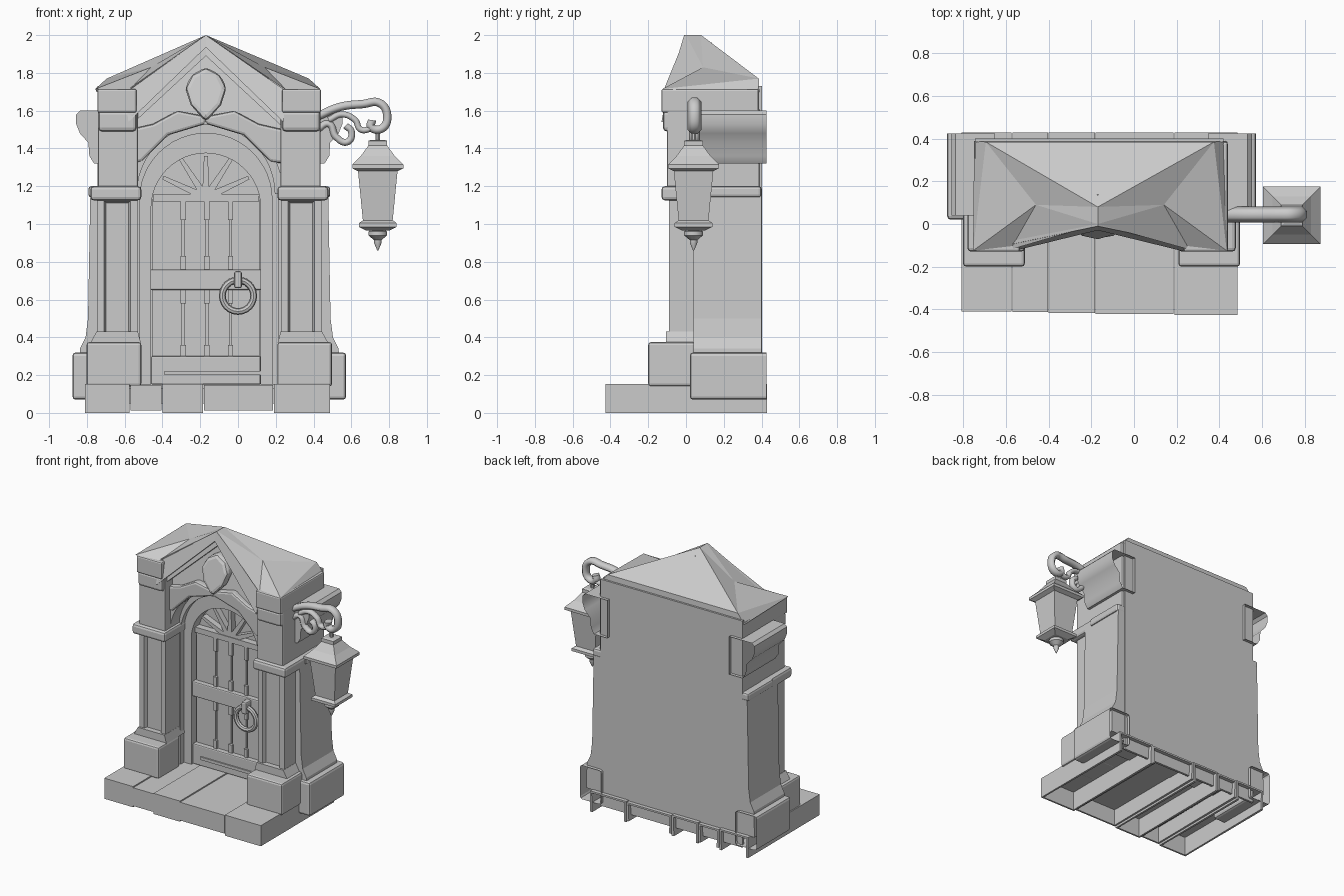
import bpy, bmesh, math
from mathutils import Vector, Matrix

CX = -0.17    # centre line of door, gable and roof
SIDE = -0.152  # centre line of the mirrored pillars and side walls

old = bpy.data.objects.get("Cube")
if old:
    bpy.data.objects.remove(old, do_unlink=True)

stone = bpy.data.materials.new("plain_grey")
stone.use_nodes = True
GREY = (0.6, 0.6, 0.6, 1)
stone.diffuse_color = GREY
stone.node_tree.nodes["Principled BSDF"].inputs["Base Color"].default_value = GREY


def place(name, data, mirror=False, bevel=0.0, mid=CX):
    ob = bpy.data.objects.new(name, data)
    bpy.context.collection.objects.link(ob)
    ob.location.x = mid
    data.materials.append(stone)
    if bevel:
        mod = ob.modifiers.new("soft_edges", 'BEVEL')
        mod.width, mod.segments = bevel, 2
    if mirror:
        ob.modifiers.new("both_sides", 'MIRROR').use_mirror_merge = False
    return ob


def finish(name, bm, smooth=False, **kw):
    bmesh.ops.recalc_face_normals(bm, faces=bm.faces[:])
    me = bpy.data.meshes.new(name)
    bm.to_mesh(me)
    bm.free()
    ob = place(name, me, **kw)
    if smooth:
        bpy.ops.object.select_all(action='DESELECT')
        ob.select_set(True)
        bpy.context.view_layer.objects.active = ob
        bpy.ops.object.shade_smooth_by_angle(angle=math.radians(40))
    return ob


def prism(name, pts, y0, y1, lean=0.0, open_back=False, **kw):
    """Extrude an x-z outline along y; lean tilts the gable backwards."""
    bm = bmesh.new()
    rings = [[bm.verts.new((x, y + lean * max(0, z - 1.6), z)) for x, z in pts] for y in (y0, y1)]
    bm.faces.new(rings[0])
    if not open_back:
        bm.faces.new(rings[1][::-1])
    n = len(pts)
    for i in range(n):
        j = (i + 1) % n
        bm.faces.new((rings[0][i], rings[1][i], rings[1][j], rings[0][j]))
    return finish(name, bm, **kw)


def box(name, x0, x1, y0, y1, z0, z1, **kw):
    return prism(name, [(x0, z0), (x1, z0), (x1, z1), (x0, z1)], y0, y1, **kw)


def bar(name, a, b, w, y0, y1):
    a, b = Vector(a), Vector(b)
    d = (b - a).normalized()
    s = Vector((-d.y, d.x)) * w / 2
    return prism(name, [a - s, b - s * 0.5, b + s * 0.5, a + s], y0, y1)


def arc(r, zc, n=24):
    return [(r * math.cos(math.pi * i / n), zc + r * math.sin(math.pi * i / n)) for i in range(n + 1)]


def lathe(name, profile, n, x, y, inset=False, smooth=False):
    bm = bmesh.new()
    k = 1 / math.cos(math.pi / n)
    rings = [[bm.verts.new((x + r * k * math.cos(2 * math.pi * (i + .5) / n),
                            y + r * k * math.sin(2 * math.pi * (i + .5) / n), z))
              for i in range(n)] for r, z in profile]
    sides = [bm.faces.new((a[i], a[(i + 1) % n], b[(i + 1) % n], b[i]))
             for a, b in zip(rings, rings[1:]) for i in range(n)]
    bm.faces.new(rings[0][::-1])
    bm.faces.new(rings[-1])
    if inset:
        bmesh.ops.inset_individual(bm, faces=sides, thickness=0.022, depth=-0.012)
    return finish(name, bm, smooth=smooth)


def scroll(name, pts, depth, thick):
    cu = bpy.data.curves.new(name, 'CURVE')
    cu.dimensions, cu.extrude, cu.bevel_depth = '2D', depth, thick
    cu.bevel_resolution, cu.use_fill_caps = 0, True
    sp = cu.splines.new('BEZIER')
    sp.bezier_points.add(len(pts) - 1)
    for p, (x, z) in zip(sp.bezier_points, pts):
        p.co = (x - CX, z, 0)
        p.handle_left_type = p.handle_right_type = 'AUTO'
    ob = place(name, cu)
    ob.rotation_euler.x = math.pi / 2
    ob.location.y = 0.045
    return ob


# Doorstep: hollow paving stones, open underneath and at the back
edges = [-0.64, -0.40, -0.23, -0.01, 0.36, 0.66]
for i, (a, b) in enumerate(zip(edges, edges[1:])):
    ob = box(f"step_stone_{i + 1}", a, b - 0.004, -0.41 - 0.004 * i, 0.43, 0.012 * (i % 2), 0.153 - 0.006 * (i % 2),
             open_back=True)
    bm = bmesh.new()
    bm.from_mesh(ob.data)
    bm.normal_update()
    bmesh.ops.delete(bm, geom=[f for f in bm.faces if f.normal.z < -0.9], context='FACES')
    bm.to_mesh(ob.data)
    bm.free()
    mod = ob.modifiers.new("wall", 'SOLIDIFY')
    mod.thickness, mod.offset = 0.018, -1

# Wall core and flat back
box("wall_core", -0.575, 0.59, 0.19, 0.39, 0.13, 1.71)
box("back_plate", -0.575, 0.59, 0.385, 0.402, 0.05, 1.73)

# Pillars with sunk front panels, bases and capitals
pair = dict(mirror=True, mid=SIDE)
box("pillar_base", 0.36, 0.65, -0.2, 0.05, 0.14, 0.375, bevel=0.015, **pair)
prism("pillar_foot", [(0.362, 0.37), (0.63, 0.37), (0.597, 0.43), (0.378, 0.43)], -0.105, 0.15, **pair)
bm = bmesh.new()
bmesh.ops.create_cube(bm, size=1, matrix=Matrix.Translation((0.487, 0.06, 0.77)) @ Matrix.Diagonal((0.216, 0.30, 0.78, 1)))
bm.normal_update()
front = [f for f in bm.faces if f.normal.y < -0.9]
bmesh.ops.inset_region(bm, faces=front, thickness=0.055, depth=0)
bmesh.ops.inset_region(bm, faces=front, thickness=0.015, depth=-0.025)
finish("pillar_shaft", bm, **pair)
box("capital", 0.36, 0.63, -0.13, 0.17, 1.125, 1.2, bevel=0.018, **pair)
box("capital_side", 0.5, 0.64, 0.1, 0.4, 1.14, 1.2, bevel=0.015, **pair)
box("upper_pillar", 0.378, 0.59, -0.1, 0.39, 1.19, 1.61, bevel=0.01, **pair)
box("corner_block", 0.385, 0.592, -0.13, 0.385, 1.59, 1.715, bevel=0.01, **pair)
box("corner_corbel", 0.385, 0.588, -0.122, 0.1, 1.49, 1.6, bevel=0.02, **pair)

# Side walls with flared foot, footing blocks and scrolled side mouldings
prism("side_wall", [(0.4, 0.15), (0.69, 0.15), (0.685, 0.34), (0.655, 0.4), (0.642, 0.5), (0.63, 1.15), (0.4, 1.15)],
      0.04, 0.4, **pair)
box("footing_block", 0.55, 0.725, 0.02, 0.425, 0.07, 0.32, bevel=0.018, open_back=True, **pair)
prism("side_moulding", [(0.5, 1.32), (0.61, 1.32), (0.635, 1.36), (0.64, 1.43), (0.685, 1.48), (0.705, 1.53),
                        (0.705, 1.58), (0.685, 1.6), (0.5, 1.6)], 0.04, 0.425, smooth=True, open_back=True, **pair)

# Gable front with arched opening, coping, hood and shield
prism("gable_wall", [(-0.42, 1.16), (-0.42, 1.55), (0, 1.96), (0.42, 1.55), (0.42, 1.16)] + arc(0.37, 1.16),
      -0.01, 0.03, lean=0.3)
prism("gable_coping", [(0, 2.0), (0.43, 1.7), (0.41, 1.54), (0, 1.935)], -0.13, -0.04, lean=0.3, mirror=True)
prism("inner_coping", [(0, 1.94), (0.41, 1.55), (0.41, 1.51), (0, 1.89)], -0.085, 0.0, lean=0.3, mirror=True)
prism("arch_hood", arc(0.41, 1.16) + arc(0.365, 1.16)[::-1], -0.035, 0.19, smooth=True)
prism("hood_wings", [(0.0, 1.57), (0.0, 1.53), (0.2, 1.47), (0.34, 1.33), (0.41, 1.32), (0.41, 1.5), (0.28, 1.53), (0.15, 1.6)],
      -0.045, 0.05, mirror=True, bevel=0.015)
prism("shield", [(0, 1.83), (0.075, 1.79), (0.11, 1.72), (0.08, 1.63), (0, 1.54), (-0.08, 1.63), (-0.11, 1.72), (-0.075, 1.79)],
      -0.075, 0.01, lean=0.3, bevel=0.025)

# Hipped roof, open at the front behind the gable
bm = bmesh.new()
Q, P = bm.verts.new((0, 0.0, 2.0)), bm.verts.new((0, 0.08, 2.0))
hips, lows = [], []
for s in (1, -1):
    A, B, C, D, E = [bm.verts.new((s * x + 0.01, y, z)) for x, y, z in
                     ((0.42, -0.12, 1.705), (0.595, -0.125, 1.715), (0.535, 0.385, 1.77), (0.3, 0.09, 1.83), (0.59, 0.39, 1.7))]
    for tri in ((Q, A, D), (A, B, D), (B, C, D), (C, P, D), (P, Q, D), (B, E, C)):
        bm.faces.new(tri)
    hips.append(C)
    lows.append(E)
bm.faces.new((hips[0], hips[1], P))
bm.faces.new((lows[0], lows[1], hips[1], hips[0]))
finish("roof", bm)

# Door frame
prism("door_frame", [(0.355, 0.15)] + arc(0.355, 1.13) + [(-0.355, 0.15), (-0.29, 0.15)]
      + arc(0.29, 1.085)[::-1] + [(0.29, 0.15)], 0.11, 0.2, smooth=True)
prism("outer_frame", [(0.385, 0.15)] + arc(0.385, 1.16) + [(-0.385, 0.15), (-0.35, 0.15)]
      + arc(0.35, 1.13)[::-1] + [(0.35, 0.15)], 0.07, 0.2, smooth=True)

# Door planks, rails and iron spikes
gaps = [-0.29, -0.12, 0.005, 0.13, 0.29]
for i, (a, b) in enumerate(zip(gaps, gaps[1:])):
    box(f"door_plank_{i + 1}", a + 0.006, b - 0.006, 0.16, 0.2, 0.2, 1.13)
    if i:
        for z0, z1 in ((0.27, 0.36), (0.58, 0.66), (0.75, 0.83), (1.02, 1.12)):
            box("plank_spike", a - 0.014, a + 0.014, 0.145, 0.2, z0, z1)
box("middle_rail", -0.3, 0.3, 0.125, 0.2, 0.65, 0.76, bevel=0.008)
box("bottom_rail", -0.29, 0.29, 0.125, 0.2, 0.15, 0.3, bevel=0.008)
box("sill", -0.22, 0.29, 0.115, 0.16, 0.2, 0.222)

# Fan light with radiating bars
box("fan_transom", -0.28, 0.28, 0.14, 0.2, 1.12, 1.16)
for deg in (25, 57, 90, 123, 155):
    t = math.radians(deg)
    r = 0.25 if deg != 90 else 0.22
    bar("fan_bar", (0, 1.14), (r * math.cos(t), 1.14 + r * math.sin(t)), 0.04, 0.145, 0.2)

# Ring knocker
bm = bmesh.new()
N, M = 24, 8
grid = [[bm.verts.new(((0.083 + 0.018 * math.cos(v)) * math.cos(u), 0.095 + 0.018 * math.sin(v),
                       (0.083 + 0.018 * math.cos(v)) * math.sin(u)))
         for v in (2 * math.pi * j / M for j in range(M))] for u in (2 * math.pi * i / N for i in range(N))]
for i in range(N):
    for j in range(M):
        bm.faces.new((grid[i][j], grid[(i + 1) % N][j], grid[(i + 1) % N][(j + 1) % M], grid[i][(j + 1) % M]))
ring = finish("knocker_ring", bm, smooth=True, mid=0)
ring.location.z = 0.62
box("knocker_mount", 0.15, 0.19, 0.065, 0.14, 0.66, 0.75, bevel=0.01)

# Wall bracket scrolls
scroll("bracket_scroll", [(0.42, 1.57), (0.54, 1.62), (0.66, 1.635), (0.75, 1.64), (0.79, 1.575), (0.76, 1.505),
                          (0.705, 1.515), (0.71, 1.55)], 0.015, 0.022)
scroll("bracket_leaf", [(0.42, 1.5), (0.48, 1.53), (0.52, 1.46), (0.58, 1.435), (0.6, 1.49), (0.57, 1.52)], 0.012, 0.018)
scroll("bracket_brace", [(0.48, 1.55), (0.55, 1.58), (0.62, 1.55), (0.65, 1.5), (0.72, 1.51)], 0.012, 0.016)

# Hanging lantern
LX, LY = 0.74 - CX, 0.04
lathe("lantern_link", [(0.012, 1.43), (0.012, 1.5)], 8, LX, LY)
lathe("lantern_cap", [(0.105, 1.28), (0.135, 1.295), (0.135, 1.315), (0.09, 1.36), (0.05, 1.415), (0.05, 1.44), (0.035, 1.445)],
      4, LX, LY)
lathe("lantern_body", [(0.078, 1.01), (0.105, 1.285)], 4, LX, LY, inset=True)
lathe("lantern_floor", [(0.06, 0.965), (0.1, 0.985), (0.1, 1.005), (0.078, 1.02)], 4, LX, LY)
lathe("lantern_finial", [(0.003, 0.86), (0.02, 0.9), (0.02, 0.915), (0.05, 0.94), (0.05, 0.96), (0.025, 0.975)],
      12, LX, LY, smooth=True)
